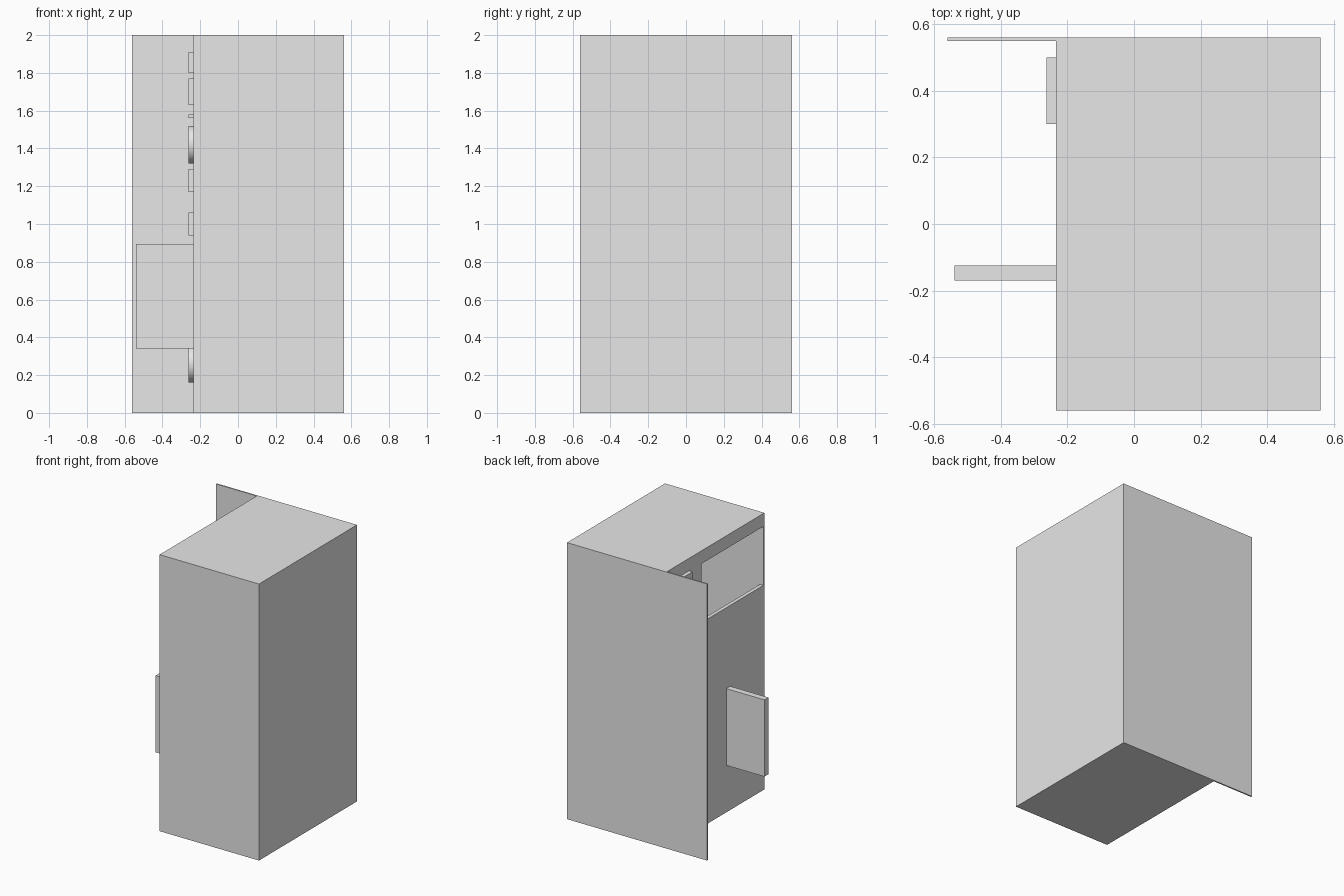
import bpy
import bmesh
from math import radians

cube = bpy.data.objects.get("Cube")
if cube:
    bpy.data.objects.remove(cube, do_unlink=True)

# Single plain colour
grey = bpy.data.materials.new("light_grey")
grey.use_nodes = True
colour = (0.8, 0.8, 0.8, 1.0)
grey.diffuse_color = colour
grey.node_tree.nodes["Principled BSDF"].inputs["Base Color"].default_value = colour

# Overall sizes
HALF = 0.56      # half width and half depth
FRONT = -0.235   # plane of the opening panel
HEIGHT = 2.0
SHEET = 0.01     # thickness of the outer sheets
PANEL = 0.027    # thickness of the opening panel
RAISE = 0.028    # height of the raised pads


def add_object(name, bm):
    bmesh.ops.recalc_face_normals(bm, faces=bm.faces)
    mesh = bpy.data.meshes.new(name)
    bm.to_mesh(mesh)
    bm.free()
    mesh.materials.append(grey)
    obj = bpy.data.objects.new(name, mesh)
    bpy.context.collection.objects.link(obj)
    return obj


def box(name, x, y, z):
    """Box from (min, max) pairs."""
    bm = bmesh.new()
    bmesh.ops.create_cube(bm, size=1)
    for v in bm.verts:
        for axis, (low, high) in enumerate((x, y, z)):
            v.co[axis] = high if v.co[axis] > 0 else low
    return add_object(name, bm)


def disc(name, y, z, radius):
    """Round pad lying against the opening panel."""
    bpy.ops.mesh.primitive_cylinder_add(
        vertices=32, radius=radius, depth=RAISE,
        location=(FRONT - RAISE / 2, y, z), rotation=(0, radians(90), 0))
    obj = bpy.context.object
    obj.name = name
    obj.data.materials.append(grey)
    bpy.ops.object.shade_smooth_by_angle(angle=radians(40))


# Outer shell of thin sheets; one side sheet runs on past the opening panel
inner = HALF - SHEET
box("long_side_sheet", (-HALF, HALF), (inner, HALF), (0, HEIGHT))
box("short_side_sheet", (FRONT, HALF), (-HALF, -inner), (0, HEIGHT))
box("rear_sheet", (inner, HALF), (-inner, inner), (0, HEIGHT))
box("roof", (FRONT, inner), (-inner, inner), (HEIGHT - SHEET, HEIGHT))
box("floor", (FRONT, inner), (-inner, inner), (0, SHEET))

# Opening panel: C-shaped outline around the window, given thickness
sill, head, jamb = 1.48, 1.906, 0.16
low, high = SHEET, HEIGHT - SHEET
outline = [(-inner, low), (inner, low), (inner, high), (-inner, high),
           (-inner, head), (jamb, head), (jamb, sill), (-inner, sill)]
bm = bmesh.new()
face = bm.faces.new([bm.verts.new((FRONT, y, z)) for y, z in outline])
extruded = bmesh.ops.extrude_face_region(bm, geom=[face])["geom"]
bmesh.ops.translate(bm, vec=(PANEL, 0, 0),
                    verts=[g for g in extruded if isinstance(g, bmesh.types.BMVert)])
add_object("opening_panel", bm)

# Upright divider standing out from the panel
box("divider", (-0.54, FRONT), (-0.17, -0.125), (0.34, 0.895))

# Blank raised pads in a column beside the window
pads = [(1.8, 1.91), (1.63, 1.77), (1.56, 1.58), (1.17, 1.29),
        (0.94, 1.06), (0.7, 0.86), (0.46, 0.62)]
for i, span in enumerate(pads):
    box(f"raised_pad_{i + 1}", (FRONT - RAISE, FRONT), (0.3, 0.5), span)
for i, z in enumerate((1.42, 0.26)):
    disc(f"round_pad_{i + 1}", 0.4, z, 0.1)
